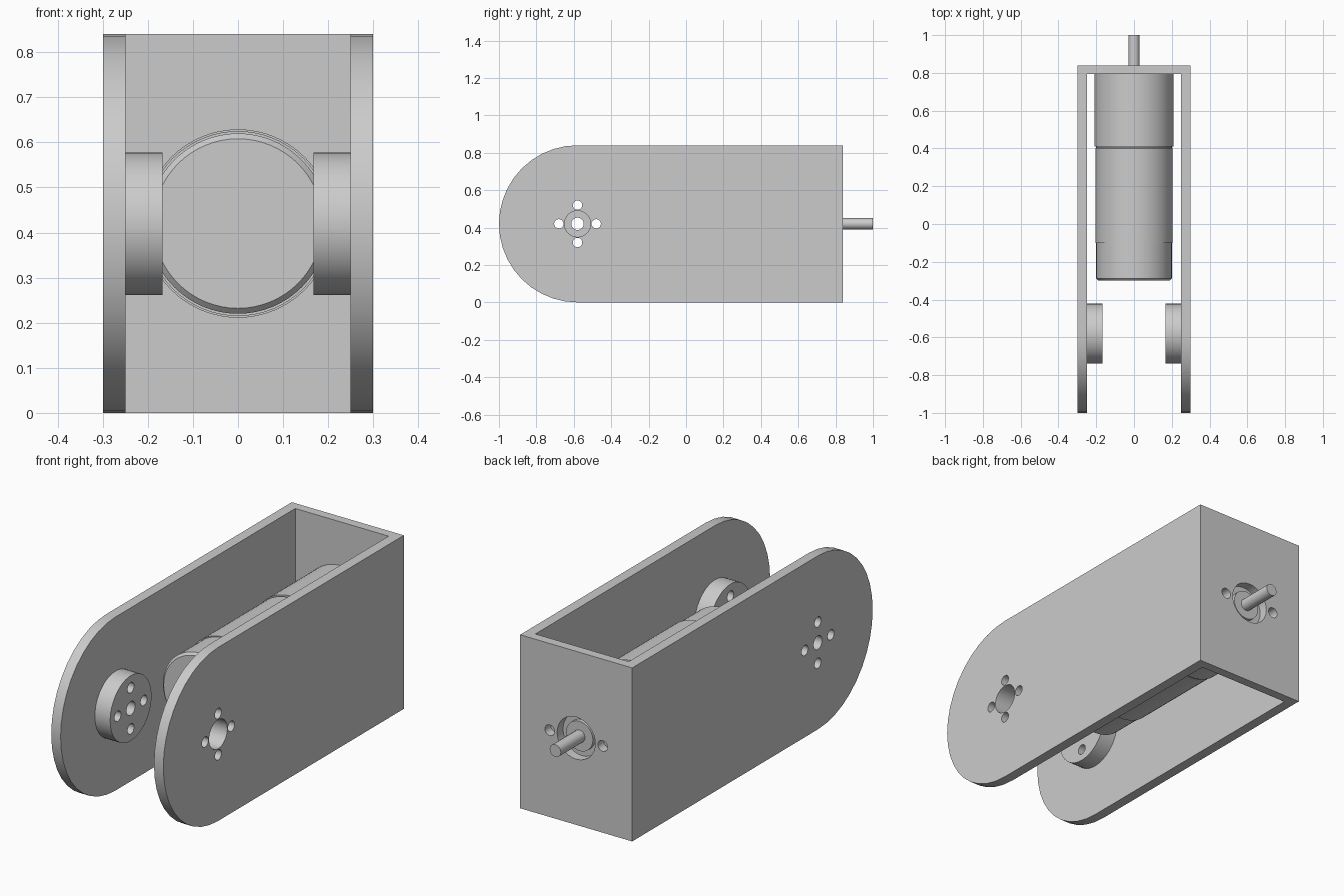
import bpy, bmesh, math
from mathutils import Matrix, Vector

cube = bpy.data.objects.get("Cube")
if cube:
    bpy.data.objects.remove(cube)

gray = bpy.data.materials.new("light gray metal")
gray.use_nodes = True
gray.diffuse_color = (0.6, 0.6, 0.6, 1)
gray.node_tree.nodes["Principled BSDF"].inputs["Base Color"].default_value = (0.6, 0.6, 0.6, 1)

MID = 0.42       # height of every axis
PIVOT_Y = -0.58  # pivot axis position
BACK = 0.84      # outer face of the back wall
WALL = 0.25      # inner face of the side plates
OUT = 0.30       # outer face of the side plates


def make(name, bm):
    bmesh.ops.recalc_face_normals(bm, faces=bm.faces)
    mesh = bpy.data.meshes.new(name)
    bm.to_mesh(mesh)
    bm.free()
    obj = bpy.data.objects.new(name, mesh)
    bpy.context.collection.objects.link(obj)
    mesh.materials.append(gray)
    return obj


def cylinder(name, axis, a, b, radius, u, v, sides=32):
    """Cylinder from a to b along x (u, v = y, z) or along y (u, v = x, z)."""
    bm = bmesh.new()
    bmesh.ops.create_cone(bm, cap_ends=True, segments=sides, radius1=radius,
                          radius2=radius, depth=abs(b - a))
    mid = (a + b) / 2
    if axis == "x":
        turn, place = Matrix.Rotation(math.pi / 2, 4, "Y"), Vector((mid, u, v))
    else:
        turn, place = Matrix.Rotation(math.pi / 2, 4, "X"), Vector((u, mid, v))
    bm.transform(Matrix.Translation(place) @ turn)
    return make(name, bm)


def cut(obj, cutters):
    for c in cutters:
        mod = obj.modifiers.new("cut", "BOOLEAN")
        mod.operation, mod.solver, mod.object = "DIFFERENCE", "EXACT", c
    bpy.context.view_layer.update()
    graph = bpy.context.evaluated_depsgraph_get()
    mesh = bpy.data.meshes.new_from_object(obj.evaluated_get(graph))
    obj.modifiers.clear()
    obj.data = mesh
    for c in cutters:
        bpy.data.objects.remove(c)


def pivot_holes(side):
    """Centre hole and four bolt holes through one side plate and its hub."""
    a, b = side * 0.1, side * 0.4
    centre = 0.07 if side > 0 else 0.033
    holes = [cylinder("cutter", "x", a, b, centre, PIVOT_Y, MID)]
    for i in range(4):
        t = i * math.pi / 2
        holes.append(cylinder("cutter", "x", a, b, 0.025, PIVOT_Y + 0.1 * math.cos(t),
                              MID + 0.1 * math.sin(t), 20))
    return holes


# U-shaped bracket: round-nosed side profile, hollowed, then drilled
bm = bmesh.new()
profile = [(BACK, 0), (BACK, 2 * MID)]
for i in range(21):
    t = math.pi / 2 + math.pi * i / 20
    profile.append((PIVOT_Y + MID * math.cos(t), MID + MID * math.sin(t)))
face = bm.faces.new([bm.verts.new((-OUT, y, z)) for y, z in profile])
new = bmesh.ops.extrude_face_region(bm, geom=[face])["geom"]
bmesh.ops.translate(bm, vec=(2 * OUT, 0, 0),
                    verts=[g for g in new if isinstance(g, bmesh.types.BMVert)])
bracket = make("bracket", bm)

bm = bmesh.new()
bmesh.ops.create_cube(bm, size=1)
bmesh.ops.scale(bm, vec=(2 * WALL, 2.795, 2), verts=bm.verts)
bmesh.ops.translate(bm, vec=(0, -2 + 2.795 / 2, MID), verts=bm.verts)
cutters = [make("cutter", bm)]
cutters += pivot_holes(1) + pivot_holes(-1)
cutters.append(cylinder("cutter", "y", 0.7, 0.95, 0.102, 0, MID))
for x in (-0.142, 0.142):
    cutters.append(cylinder("cutter", "y", 0.7, 0.95, 0.026, x, MID, 20))
cut(bracket, cutters)

# Pivot hubs on the inner faces
hubs = []
for side, name in ((1, "left_hub"), (-1, "right_hub")):
    hub = cylinder(name, "x", side * 0.168, side * WALL, 0.158, PIVOT_Y, MID, 48)
    cut(hub, pivot_holes(side))
    hubs.append(hub)

# Motor: stepped body turned around the y axis
bm = bmesh.new()
steps = [(0, -0.30), (0.188, -0.30), (0.2, -0.288), (0.2, -0.10), (0.205, -0.10),
         (0.205, 0.40), (0.2, 0.405), (0.2, 0.41), (0.209, 0.41), (0.209, 0.795), (0, 0.795)]
verts = [bm.verts.new((r, y, MID)) for r, y in steps]
edges = [bm.edges.new(pair) for pair in zip(verts, verts[1:])]
bmesh.ops.spin(bm, geom=verts + edges, cent=(0, 0, MID), axis=(0, 1, 0),
               angle=2 * math.pi, steps=64)
bmesh.ops.remove_doubles(bm, verts=bm.verts, dist=0.0005)
motor = make("motor_body", bm)

# Boss and drive shaft
boss = cylinder("motor_boss", "y", 0.79, 0.815, 0.072, 0, MID)
shaft = cylinder("drive_shaft", "y", 0.79, 1.0, 0.03, 0, MID, 16)

# Smooth rounded surfaces, keeping the edges crisp
bpy.ops.object.select_all(action="DESELECT")
for obj in [bracket, motor, boss, shaft] + hubs:
    obj.select_set(True)
bpy.context.view_layer.objects.active = bracket
bpy.ops.object.shade_smooth_by_angle(angle=math.radians(30))
